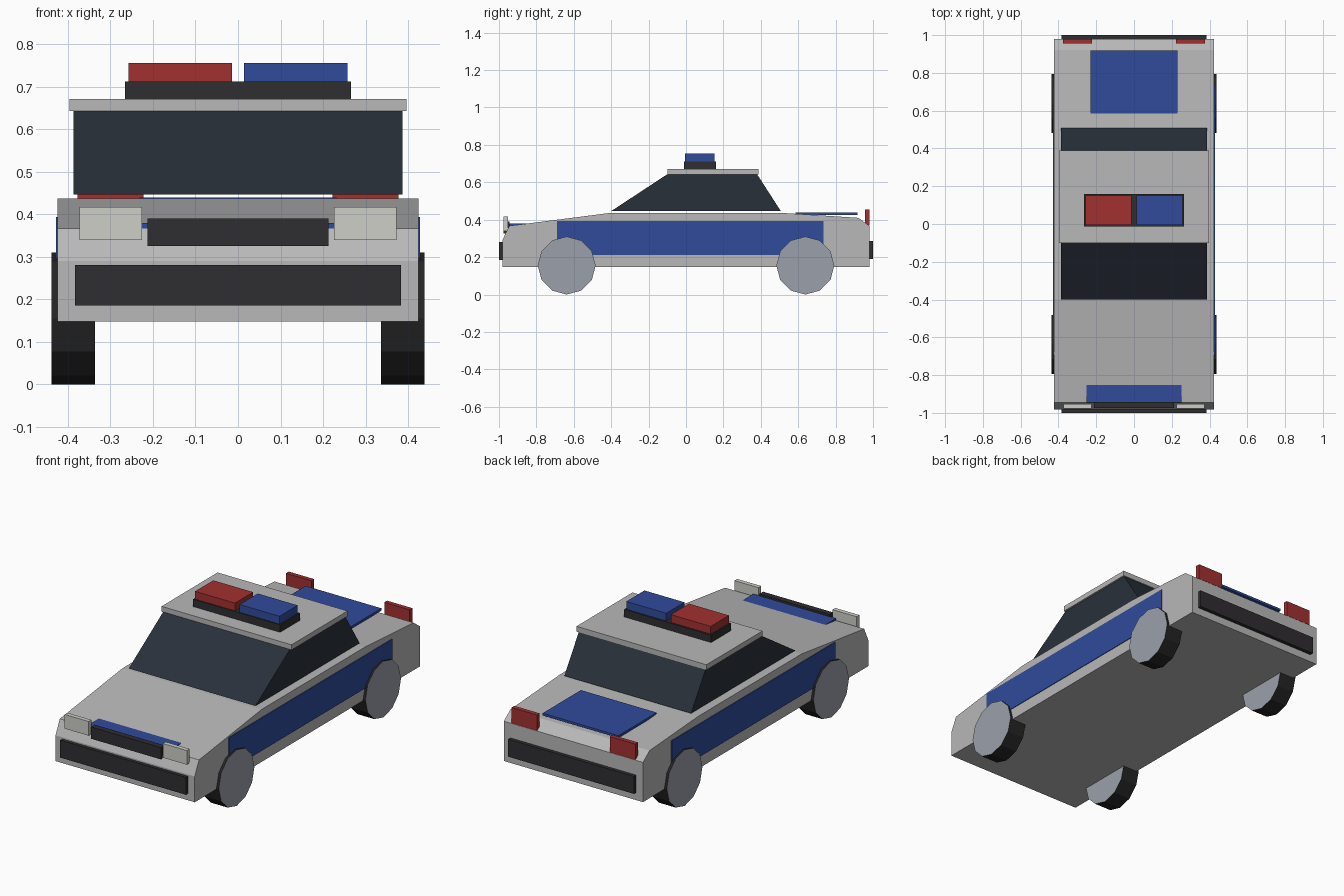
import bpy, bmesh, math

if "Cube" in bpy.data.objects:
    bpy.data.objects.remove(bpy.data.objects["Cube"])


def material(name, r, g, b):
    m = bpy.data.materials.new(name)
    m.diffuse_color = (r, g, b, 1)
    m.use_nodes = True
    m.node_tree.nodes["Principled BSDF"].inputs["Base Color"].default_value = m.diffuse_color
    return m


BLUE = material("blue", 0.03, 0.07, 0.33)
RED = material("red", 0.36, 0.03, 0.03)
GLASS = material("dark_glass", 0.022, 0.03, 0.042)
BLACK = material("black", 0.028, 0.026, 0.03)
RUBBER = material("rubber", 0.018, 0.018, 0.018)
HUB = material("hub_grey", 0.33, 0.35, 0.40)
LAMP = material("lamp_white", 0.62, 0.62, 0.58)
SILVER = material("silver", 0.48, 0.48, 0.48)


def add_object(name, bm, *mats):
    bmesh.ops.recalc_face_normals(bm, faces=bm.faces)
    me = bpy.data.meshes.new(name)
    bm.to_mesh(me)
    bm.free()
    for m in mats:
        me.materials.append(m)
    ob = bpy.data.objects.new(name, me)
    bpy.context.collection.objects.link(ob)
    return ob


def box(name, x, y, z, mat):
    """Box from (min, max) ranges on each axis."""
    bm = bmesh.new()
    bmesh.ops.create_cube(bm, size=1)
    for v in bm.verts:
        v.co = [r[0] if c < 0 else r[1] for c, r in zip(v.co, (x, y, z))]
    return add_object(name, bm, mat)


def side_profile(name, points, half_width, mat):
    """Extrude a (y, z) outline across the car's width."""
    bm = bmesh.new()
    face = bm.faces.new([bm.verts.new((-half_width, y, z)) for y, z in points])
    new = bmesh.ops.extrude_face_region(bm, geom=[face])["geom"]
    verts = [g for g in new if isinstance(g, bmesh.types.BMVert)]
    bmesh.ops.translate(bm, verts=verts, vec=(2 * half_width, 0, 0))
    return add_object(name, bm, mat)


def wheel(name, x, y):
    """Twelve-sided wheel with grey caps and a dark tread."""
    r, width = 0.155, 0.102
    bm = bmesh.new()
    bmesh.ops.create_cone(bm, cap_ends=True, segments=12, radius1=r, radius2=r, depth=width)
    for f in bm.faces:
        f.material_index = 1 if len(f.verts) > 4 else 0
    ob = add_object(name, bm, RUBBER, HUB)
    ob.location = (x, y, r)
    ob.rotation_euler = (0, math.pi / 2, 0)


# Body shell, cabin glass and roof
side_profile("body", [(-0.982, 0.148), (-0.982, 0.29), (-0.945, 0.367), (-0.40, 0.437),
                      (0.50, 0.437), (0.922, 0.41), (0.98, 0.367), (0.98, 0.148)], 0.424, SILVER)
side_profile("cabin_glass", [(-0.40, 0.446), (-0.10, 0.643), (0.38, 0.643), (0.507, 0.446)],
             0.386, GLASS)
box("roof", (-0.396, 0.396), (-0.10, 0.388), (0.642, 0.671), SILVER)

# Roof light bar
box("light_bar_base", (-0.265, 0.265), (-0.012, 0.16), (0.67, 0.712), BLACK)
box("light_bar_red", (-0.257, -0.014), (-0.006, 0.152), (0.711, 0.755), RED)
box("light_bar_blue", (0.014, 0.257), (-0.006, 0.152), (0.711, 0.755), BLUE)

# Bumpers, grille and blue panels
box("front_bumper", (-0.383, 0.383), (-1.0, -0.97), (0.185, 0.281), BLACK)
box("rear_bumper", (-0.383, 0.383), (0.97, 1.0), (0.19, 0.286), BLACK)
box("grille", (-0.213, 0.213), (-0.975, -0.943), (0.325, 0.39), BLACK)
box("hood_panel", (-0.252, 0.252), (-0.945, -0.60), (0.367, 0.379), BLUE)
box("trunk_panel", (-0.231, 0.231), (0.585, 0.918), (0.426, 0.439), BLUE)

# Mirrored parts: door panels, lamps and wheels
for side, s in (("right", 1), ("left", -1)):
    def span(a, b):
        return tuple(sorted((s * a, s * b)))
    box("door_panel_" + side, span(0.41, 0.428), (-0.69, 0.735), (0.212, 0.393), BLUE)
    box("headlight_" + side, span(0.226, 0.372), (-0.977, -0.953), (0.339, 0.417), LAMP)
    box("tail_light_" + side, span(0.222, 0.377), (0.956, 0.98), (0.368, 0.455), RED)
    wheel("front_wheel_" + side, s * 0.387, -0.638)
    wheel("rear_wheel_" + side, s * 0.387, 0.638)
